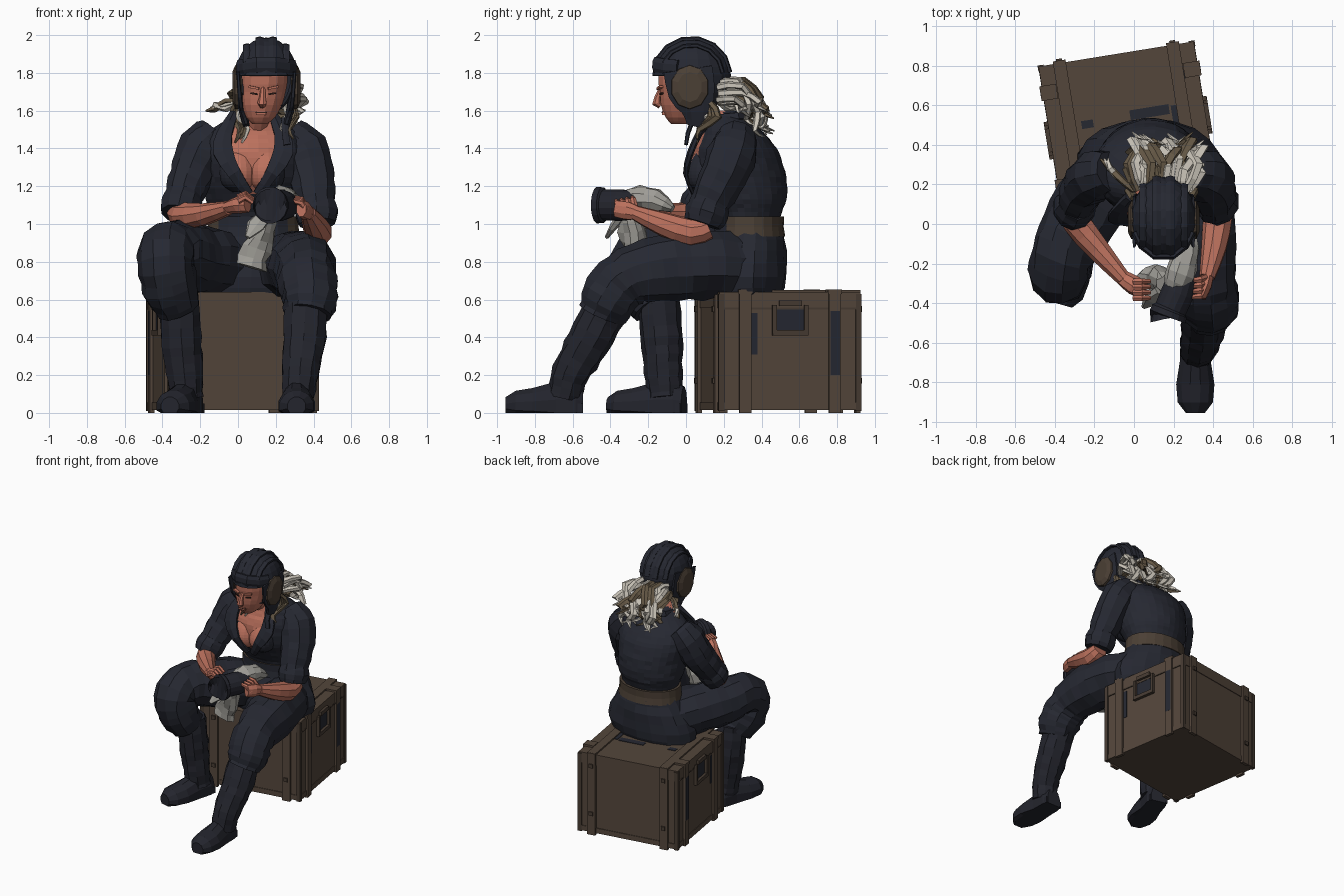
import bpy, bmesh, math, random
from mathutils import Vector, Matrix

random.seed(4)


def mat(name, r, g, b):
    m = bpy.data.materials.new(name)
    m.diffuse_color = (r, g, b, 1)
    return m


CLOTH = mat("navy cloth", 0.019, 0.021, 0.031)
BOOT = mat("boot leather", 0.017, 0.018, 0.026)
SKIN = mat("skin", 0.50, 0.165, 0.11)
WOOD = mat("crate brown", 0.088, 0.061, 0.044)
TRIM = mat("crate trim", 0.062, 0.044, 0.032)
BELT = mat("belt brown", 0.070, 0.050, 0.035)
HAIR = mat("pale hair", 0.60, 0.56, 0.49)
HAIR2 = mat("shaded hair", 0.14, 0.105, 0.065)
RAG = mat("grey rag", 0.36, 0.35, 0.32)
DARK = mat("dark eyes", 0.03, 0.015, 0.012)


def finish(name, bm, mats, rule=None):
    bmesh.ops.recalc_face_normals(bm, faces=bm.faces[:])
    me = bpy.data.meshes.new(name)
    for m in mats:
        me.materials.append(m)
    if rule:
        for f in bm.faces:
            f.material_index = rule(f.calc_center_median())
    bm.to_mesh(me)
    bm.free()
    ob = bpy.data.objects.new(name, me)
    bpy.context.collection.objects.link(ob)
    return ob


def spline(pts, steps):
    """Smooth a list of number tuples."""
    out = []
    for i in range(len(pts) - 1):
        p = [pts[max(i - 1, 0)], pts[i], pts[i + 1], pts[min(i + 2, len(pts) - 1)]]
        for s in range(steps):
            t = s / steps
            out.append([0.5 * (2 * b + (c - a) * t + (2 * a - 5 * b + 4 * c - d) * t * t
                        + (3 * b - a - 3 * c + d) * t ** 3) for a, b, c, d in zip(*p)])
    return out + [list(pts[-1])]


def tube(name, pts, m, n=10, steps=2, jit=0.0, ref=(1, 0, 0), flat=False, rule=None, mats=None):
    """Loft ellipses (x, y, z, rx, ry) along a path; flat keeps the rings level."""
    pts = spline([p if len(p) == 5 else (*p, p[3]) for p in pts], steps)
    bm, rings = bmesh.new(), []
    for i, p in enumerate(pts):
        c = Vector(p[:3])
        t = (Vector(pts[min(i + 1, len(pts) - 1)][:3]) - Vector(pts[max(i - 1, 0)][:3])).normalized()
        a = Vector(ref) - t * t.dot(Vector(ref))
        a.normalize()
        b = t.cross(a)
        if flat:
            a, b = Vector((1, 0, 0)), Vector((0, 1, 0))
        ring = []
        for k in range(n):
            w, j = math.tau * (k + 0.5) / n, 1 + random.uniform(-jit, jit)
            v = c + a * p[3] * j * math.cos(w) + b * p[4] * j * math.sin(w)
            v.z = max(v.z, 0)
            ring.append(bm.verts.new(v))
        rings.append(ring)
    for r, q in zip(rings, rings[1:]):
        for k in range(n):
            bm.faces.new((r[k], r[(k + 1) % n], q[(k + 1) % n], q[k]))
    bm.faces.new(rings[0][::-1])
    bm.faces.new(rings[-1])
    return finish(name, bm, mats or [m], rule)


def block(name, loc, size, m, turn=0.0, tilt=0.0):
    bm = bmesh.new()
    bmesh.ops.create_cube(bm, size=1, matrix=Matrix.Diagonal((*size, 1)))
    bm.transform(Matrix.Translation(loc) @ Matrix.Rotation(turn, 4, 'Z') @ Matrix.Rotation(tilt, 4, 'Y'))
    return finish(name, bm, [m])


# Crate, turned slightly about its centre
TURN, MID = math.radians(9.2), Vector((-0.03, 0.487, 0))


def crate(name, x, y, z, sx, sy, sz, m):
    return block(name, MID + Matrix.Rotation(TURN, 3, 'Z') @ Vector((x, y, z)), (sx, sy, sz), m, TURN)


crate("crate_body", 0, 0, 0.29, 0.785, 0.745, 0.54, WOOD)
crate("crate_lid", 0, 0, 0.597, 0.795, 0.755, 0.084, WOOD)
crate("crate_base", 0, 0, 0.035, 0.795, 0.755, 0.04, WOOD)
for s in (-1, 1):
    for u in (-1, 1):
        crate("end_batten", s * 0.397, u * 0.24, 0.325, 0.024, 0.065, 0.65, WOOD)
        crate("face_batten", u * 0.29, s * 0.379, 0.325, 0.065, 0.024, 0.65, WOOD)
        crate("corner_post", s * 0.387, u * 0.368, 0.32, 0.03, 0.03, 0.62, TRIM)
        crate("lid_clip", s * 0.367, u * 0.24, 0.642, 0.085, 0.075, 0.024, WOOD)
        for z in (0.17, 0.55):
            crate("bolt", u * 0.29, s * 0.39, z, 0.03, 0.02, 0.03, TRIM)
    crate("lid_batten", s * 0.29, 0, 0.64, 0.065, 0.77, 0.022, WOOD)
    crate("lid_seam", s * 0.395, 0, 0.552, 0.008, 0.72, 0.01, TRIM)
    crate("handle_recess", s * 0.393, 0, 0.50, 0.008, 0.17, 0.15, CLOTH)
    crate("handle_bar", s * 0.405, 0, 0.425, 0.025, 0.19, 0.028, TRIM)
    crate("handle_top", s * 0.405, 0, 0.58, 0.025, 0.12, 0.03, TRIM)
    for u in (-1, 1):
        crate("handle_post", s * 0.405, u * 0.085, 0.495, 0.022, 0.022, 0.15, TRIM)
    crate("worn_paint_side", s * 0.407, 0.24, 0.37, 0.006, 0.05, 0.34, CLOTH)
    crate("worn_paint_low", s * 0.391, -0.19, 0.42, 0.006, 0.03, 0.22, CLOTH)
for x, y, w, d in ((-0.2, 0.05, 0.06, 0.04), (0.12, 0.06, 0.2, 0.05), (0.25, 0.0, 0.04, 0.15), (0.31, 0.22, 0.04, 0.04)):
    crate("worn_paint_top", x, y, 0.64, w, d, 0.005, CLOTH)

# Trousers, wide at the seat and puffed over the boots
tube("hips", [(0.06, 0.32, 0.62, 0.34, 0.19), (0.07, 0.32, 0.72, 0.36, 0.21),
              (0.08, 0.33, 0.86, 0.30, 0.2), (0.08, 0.34, 0.96, 0.24, 0.175)], CLOTH, 18, 2, 0.03, flat=True)
tube("trouser_leg_bent", [(-0.02, 0.32, 0.77, 0.17), (-0.18, 0.16, 0.81, 0.18), (-0.3, -0.03, 0.84, 0.175),
                          (-0.37, -0.17, 0.86, 0.155), (-0.385, -0.255, 0.79, 0.15),
                          (-0.36, -0.23, 0.67, 0.15), (-0.32, -0.17, 0.56, 0.12)], CLOTH, 11, 3, 0.06)
tube("trouser_leg_forward", [(0.2, 0.32, 0.77, 0.17), (0.29, 0.15, 0.78, 0.18), (0.34, -0.07, 0.77, 0.18),
                             (0.36, -0.25, 0.74, 0.16), (0.37, -0.35, 0.68, 0.155),
                             (0.38, -0.41, 0.6, 0.15), (0.37, -0.45, 0.52, 0.125)], CLOTH, 11, 3, 0.06)

# Boots: wrinkled shaft, foot and heel block
tube("boot_shaft_bent", [(-0.31, -0.15, 0.62, 0.11), (-0.3, -0.13, 0.4, 0.112), (-0.285, -0.12, 0.22, 0.1),
                         (-0.27, -0.11, 0.08, 0.09)], BOOT, 10, 4, 0.06)
tube("boot_shaft_forward", [(0.36, -0.41, 0.58, 0.12), (0.35, -0.52, 0.37, 0.115), (0.33, -0.61, 0.21, 0.1),
                            (0.32, -0.645, 0.08, 0.085)], BOOT, 10, 4, 0.06)


def foot(name, heel, toe):
    h, t = Vector(heel), Vector(toe)
    prof = [(0, 0.06, 0.14), (0.1, 0.078, 0.17), (0.35, 0.08, 0.17), (0.65, 0.1, 0.135), (0.87, 0.092, 0.12),
            (1, 0.05, 0.085)]
    path = [(*h.lerp(t, f), 0.035, w, q - 0.035) for f, w, q in prof]
    tube(name, path, BOOT, 12, 1)
    ang = math.atan2(*(h - t).yx) + math.pi / 2
    block(name + "_heel", (*h.lerp(t, 0.15), 0.025), (0.14, 0.12, 0.05), BOOT, ang)


foot("foot_bent", (-0.245, -0.01), (-0.36, -0.41))
foot("foot_forward", (0.31, -0.545), (0.31, -0.955))


# Jacket with open neckline, belt and collar
def neckline(c):
    return int(c.y < 0.2 and c.z > 1.16 and abs(c.x - 0.075) < min(0.115, (c.z - 1.14) * 0.7))


tube("jacket_body", [(0.08, 0.34, 0.93, 0.22, 0.16), (0.08, 0.33, 1.04, 0.22, 0.17), (0.08, 0.32, 1.13, 0.25, 0.21),
                     (0.08, 0.285, 1.25, 0.268, 0.245), (0.08, 0.265, 1.38, 0.285, 0.225),
                     (0.08, 0.25, 1.47, 0.26, 0.175), (0.085, 0.21, 1.55, 0.15, 0.125), (0.09, 0.18, 1.6, 0.08, 0.08)],
     CLOTH, 32, 4, 0.018, flat=True, rule=neckline, mats=[CLOTH, SKIN])
for s in (-1, 1):
    x = 0.075 + s * 0.075
    tube("bust", [(x, 0.1, 1.17, 0.03, 0.03), (x, 0.1, 1.21, 0.085, 0.085), (x, 0.1, 1.28, 0.098, 0.1),
                  (x, 0.11, 1.36, 0.08, 0.075), (x, 0.13, 1.42, 0.03, 0.03)], CLOTH, 20, 4,
         flat=True, rule=neckline, mats=[CLOTH, SKIN])
    tube("lapel", [(0.08 + s * 0.1, 0.14, 1.58, 0.025, 0.03), (0.08 + s * 0.15, 0.07, 1.48, 0.045, 0.018),
                   (0.08 + s * 0.16, 0.025, 1.38, 0.06, 0.018), (0.08 + s * 0.1, 0.0, 1.27, 0.04, 0.015),
                   (0.08 + s * 0.025, 0.04, 1.16, 0.03, 0.012)], CLOTH, 6, 2, 0.05)
tube("collar_back", [(-0.02, 0.14, 1.55, 0.03, 0.02), (0.0, 0.27, 1.56, 0.035, 0.025), (0.09, 0.32, 1.55, 0.035, 0.025),
                     (0.18, 0.27, 1.56, 0.035, 0.025), (0.19, 0.14, 1.55, 0.03, 0.02)], CLOTH, 6, 2, ref=(0, 0, 1))
tube("belt", [(0.08, 0.335, 0.935, 0.25, 0.19), (0.08, 0.335, 0.985, 0.243, 0.182), (0.08, 0.335, 1.04, 0.24, 0.185)],
     BELT, 22, 1, flat=True, rule=lambda c: int(c.y < 0.21), mats=[BELT, CLOTH])

# Sleeves with rolled cuffs
tube("sleeve_east", [(0.27, 0.27, 1.47, 0.1), (0.35, 0.25, 1.39, 0.13), (0.39, 0.2, 1.26, 0.125),
                     (0.41, 0.13, 1.12, 0.108), (0.42, 0.1, 1.04, 0.095)], CLOTH, 10, 3, 0.06)
tube("cuff_east", [(0.41, 0.13, 1.12, 0.1), (0.415, 0.11, 1.06, 0.115), (0.42, 0.09, 1.0, 0.1)], CLOTH, 10, 2, 0.05)
tube("sleeve_west", [(-0.12, 0.27, 1.48, 0.1), (-0.19, 0.25, 1.4, 0.13), (-0.24, 0.2, 1.28, 0.12),
                     (-0.28, 0.13, 1.17, 0.105), (-0.3, 0.08, 1.1, 0.095)], CLOTH, 10, 3, 0.06)
tube("cuff_west", [(-0.285, 0.11, 1.15, 0.1), (-0.3, 0.08, 1.1, 0.11), (-0.315, 0.05, 1.05, 0.095)], CLOTH, 10, 2, 0.05)

# Forearms, palms and fingers
tube("forearm_east", [(0.425, 0.12, 0.98, 0.06), (0.425, 0.03, 0.955, 0.075), (0.405, -0.12, 1.0, 0.065),
                      (0.37, -0.27, 1.06, 0.04)], SKIN, 9, 2)
tube("forearm_west", [(-0.32, 0.09, 1.07, 0.06), (-0.29, 0.01, 1.045, 0.072), (-0.18, -0.13, 1.05, 0.06),
                      (-0.05, -0.28, 1.085, 0.038)], SKIN, 9, 2)
tube("palm_east", [(0.375, -0.25, 1.055, 0.03, 0.035), (0.36, -0.31, 1.07, 0.035, 0.05),
                   (0.335, -0.37, 1.08, 0.03, 0.045)], SKIN, 8, 2)
tube("palm_west", [(-0.06, -0.27, 1.085, 0.04, 0.03), (0.0, -0.31, 1.1, 0.05, 0.045),
                   (0.05, -0.34, 1.11, 0.04, 0.05)], SKIN, 8, 2)
for k in range(4):
    y, z = -0.27 - 0.028 * k, 1.09 - 0.006 * k
    tube("finger_east", [(0.36, y, z, 0.018), (0.335, y - 0.01, z + 0.04, 0.017), (0.29, y - 0.015, z + 0.05, 0.012)],
         SKIN, 6, 1, ref=(0, 1, 0))
    tube("finger_west", [(0.0, y - 0.02, z + 0.05, 0.018), (0.04, y - 0.02, z + 0.07, 0.017),
                         (0.08, y - 0.02, z + 0.04, 0.012)], SKIN, 6, 1, ref=(0, 1, 0))

# Metal part being cleaned, with a flared rim, and the rag
tube("part_barrel", [(0.165, -0.445, 1.1, 0.03), (0.165, -0.447, 1.1, 0.07), (0.165, -0.478, 1.1, 0.085),
                     (0.17, -0.468, 1.1, 0.098), (0.18, -0.44, 1.1, 0.095), (0.185, -0.43, 1.1, 0.083),
                     (0.22, -0.35, 1.1, 0.085), (0.25, -0.26, 1.1, 0.075)], BOOT, 16, 1)
tube("rag_top", [(0.2, -0.32, 1.13, 0.05, 0.045), (0.23, -0.25, 1.14, 0.075, 0.06), (0.26, -0.16, 1.125, 0.075, 0.06),
                 (0.28, -0.07, 1.08, 0.04, 0.02)], RAG, 9, 2, 0.14)
tube("rag_hanging", [(0.16, -0.3, 1.06, 0.04, 0.05), (0.14, -0.28, 0.97, 0.06, 0.07), (0.1, -0.27, 0.87, 0.075, 0.06),
                     (0.07, -0.28, 0.77, 0.085, 0.035)], RAG, 10, 2, 0.25)
tube("rag_corner", [(0.14, -0.34, 1.04, 0.04, 0.03), (0.09, -0.38, 0.99, 0.05, 0.02),
                    (0.05, -0.42, 0.93, 0.015, 0.01)], RAG, 7, 1, 0.1)

# Neck, face and features
tube("neck", [(0.085, 0.2, 1.47, 0.085), (0.105, 0.12, 1.56, 0.07), (0.125, 0.06, 1.65, 0.07)], SKIN, 12, 2)
tube("face", [(0.115, -0.035, 1.53, 0.04, 0.045), (0.12, -0.025, 1.565, 0.078, 0.085), (0.127, -0.015, 1.63, 0.107, 0.12),
              (0.135, 0.0, 1.7, 0.12, 0.14), (0.14, 0.015, 1.78, 0.125, 0.165), (0.14, 0.03, 1.86, 0.1, 0.14)],
     SKIN, 16, 2, flat=True)
tube("nose", [(0.133, -0.13, 1.72, 0.014), (0.13, -0.15, 1.67, 0.018), (0.128, -0.155, 1.64, 0.026),
              (0.128, -0.135, 1.625, 0.016)], SKIN, 7, 1)
block("lips", (0.122, -0.115, 1.588), (0.055, 0.025, 0.022), SKIN)
block("mouth_line", (0.122, -0.125, 1.59), (0.058, 0.009, 0.005), DARK)
for s in (-1, 1):
    block("eye", (0.133 + s * 0.048, -0.13, 1.69), (0.038, 0.012, 0.009), DARK, s * 0.25, s * -0.15)
    block("brow", (0.135 + s * 0.05, -0.139, 1.722), (0.055, 0.02, 0.012), SKIN, s * 0.25, s * -0.2)

# Padded helmet: open-faced dome, crown ribs, brow pad, ear cups and straps
HC = Vector((0.15, 0.03, 1.785))
bm = bmesh.new()
bmesh.ops.create_uvsphere(bm, u_segments=18, v_segments=14, radius=1)
bm.transform(Matrix.Translation(HC) @ Matrix.Diagonal((0.165, 0.208, 0.202, 1)))
cut = [f for f in bm.faces if f.calc_center_median().z < 1.6
       or (f.calc_center_median().y < -0.06 and f.calc_center_median().z < 1.8)]
bmesh.ops.delete(bm, geom=cut, context='FACES')
dome = finish("helmet_dome", bm, [CLOTH])
dome.modifiers.new("thickness", 'SOLIDIFY').thickness = 0.015
for o in (-0.1, -0.035, 0.035, 0.1):
    s = math.sqrt(1 - (o / 0.165) ** 2)
    arc = [math.radians(a) for a in range(25, 176, 25)]
    tube("crown_rib", [(HC.x + o, HC.y - 0.208 * s * math.cos(a), HC.z + 0.203 * s * math.sin(a), 0.026, 0.013)
                       for a in arc], CLOTH, 6, 1)
tube("brow_pad", [(HC.x + 0.155 * math.sin(a), HC.y - 0.2 * math.cos(a), 1.85 - 0.025 * abs(math.sin(a)), 0.045, 0.02)
                  for a in (-1.2, -0.8, -0.3, 0.3, 0.8, 1.2)], CLOTH, 8, 1, ref=(0, 0, 1))
for s in (-1, 1):
    x = HC.x + s * 0.15
    tube("ear_cup", [(x - s * 0.02, 0.02, 1.725, 0.105, 0.12), (x + s * 0.015, 0.02, 1.725, 0.1, 0.115),
                     (x + s * 0.03, 0.02, 1.725, 0.065, 0.08)], BELT, 10, 1, ref=(0, 1, 0))
    tube("ear_flap", [(x, 0.01, 1.82, 0.012, 0.14), (x - s * 0.01, 0.03, 1.7, 0.02, 0.135),
                      (x - s * 0.025, 0.06, 1.6, 0.022, 0.09), (x - s * 0.045, 0.05, 1.52, 0.018, 0.05)], CLOTH, 8, 2)
tube("loose_strap", [(0.25, 0.04, 1.56, 0.025, 0.012), (0.25, 0.01, 1.48, 0.02, 0.012), (0.26, 0.0, 1.42, 0.022, 0.01)],
     CLOTH, 6, 1)

# Curly hair spilling out behind, and locks beside the neck
for k in range(32):
    x = 0.03 + 0.23 * (k % 8) / 7 + random.uniform(-0.02, 0.02)
    d, e = random.uniform(0.03, 0.2), random.uniform(1.46, 1.6)
    w = x + (x - 0.13) * random.uniform(0.0, 0.35)
    z, c = random.uniform(1.64, 1.76), random.choice((-0.03, 0.03))
    tube("hair_lock", [(x, 0.17, z, 0.02), (w + c, 0.22 + d * 0.55, z + 0.005, 0.026, 0.018),
                       (w - c, 0.25 + d * 0.9, (z + e) / 2, 0.028, 0.02), (w + c, 0.24 + d * 0.85, e + 0.03, 0.02, 0.015),
                       (w - c, 0.27 + d, e, 0.004)], HAIR2 if k % 3 == 0 else HAIR, 5, 2, 0.12)
for k in range(8):
    s = -1 if k < 4 else 1
    x = 0.14 + s * (0.11 + 0.012 * (k % 4))
    tube("side_lock", [(x, 0.13, 1.64, 0.018), (x + s * 0.02, 0.11 + 0.02 * (k % 4), 1.57, 0.022),
                       (x - s * 0.02, 0.07, 1.5, 0.016), (x + s * 0.01, 0.06, 1.43 + 0.02 * (k % 3), 0.005)],
         HAIR if k % 4 == 0 else HAIR2, 5, 2, 0.1)
for k in range(3):
    tube("stray_lock", [(0.0, 0.17, 1.65, 0.016), (-0.06, 0.22, 1.65 - 0.02 * k, 0.018),
                        (-0.12, 0.28, 1.61 + 0.01 * k, 0.018), (-0.17 + 0.02 * k, 0.33, 1.6, 0.005)],
         HAIR if k else HAIR2, 5, 2, 0.1, ref=(0, 0, 1))
